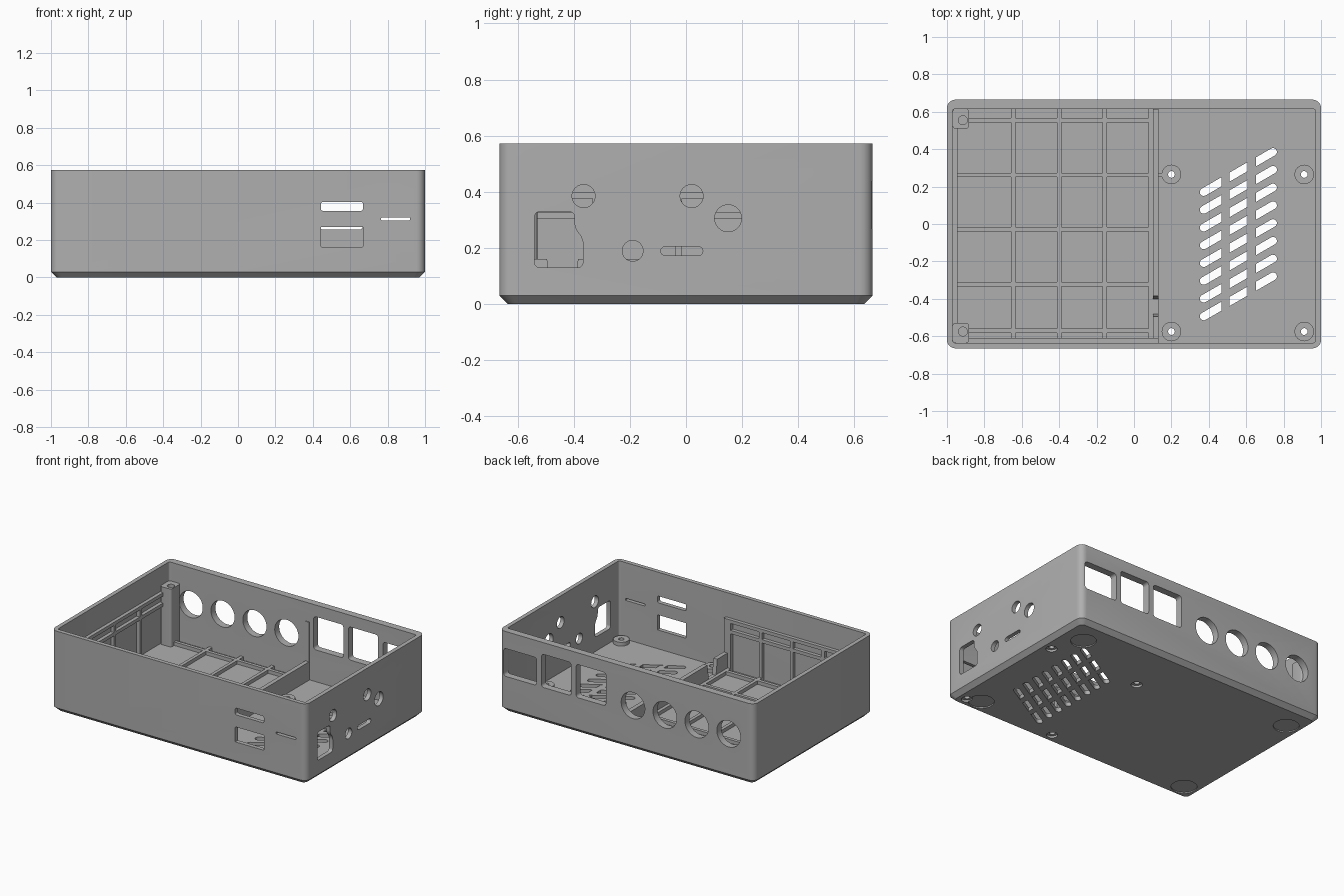
import bpy, bmesh, math
from mathutils import Vector

if "Cube" in bpy.data.objects:
    bpy.data.objects.remove(bpy.data.objects["Cube"])

grey = bpy.data.materials.new("plain grey")
grey.use_nodes = True
grey.diffuse_color = (0.43, 0.43, 0.43, 1)
grey.node_tree.nodes["Principled BSDF"].inputs["Base Color"].default_value = (0.43, 0.43, 0.43, 1)

TOP, FLOOR = 0.573, 0.03
IN_L, IN_R, IN_F, IN_B = -0.97, 0.97, -0.635, 0.615


def rounded(pts, r, n=5):
    """Round every corner of a polygon."""
    out = []
    for i, p in enumerate(pts):
        p, a, b = Vector(p), Vector(pts[i - 1]), Vector(pts[(i + 1) % len(pts)])
        s, e = p + (a - p).normalized() * r, p + (b - p).normalized() * r
        for k in range(n + 1):
            t = k / n
            w = 1.2 * t * (1 - t)
            q = (s * (1 - t) ** 2 + p * 2 * w * 0.6 + e * t * t)
            out.append(q / ((1 - t) ** 2 + 2 * w * 0.6 + t * t))
    return out


def rect(x0, x1, y0, y1, r=0):
    pts = [(x0, y0), (x1, y0), (x1, y1), (x0, y1)]
    return rounded(pts, r) if r else pts


def circle(x, y, r, n=32):
    return [(x + r * math.cos(math.tau * i / n), y + r * math.sin(math.tau * i / n)) for i in range(n)]


def slot(x, y, length, width, angle=0):
    """Straight slot with round ends."""
    c, s, out = math.cos(angle), math.sin(angle), []
    for end in (1, -1):
        for k in range(9):
            a = math.pi * (k / 8 - 0.5)
            u = end * ((length - width) / 2 + math.cos(a) * width / 2)
            v = end * math.sin(a) * width / 2
            out.append((x + u * c - v * s, y + u * s + v * c))
    return out


def loft(bm, rings, caps=True):
    """Join equal rings of 3D points with quads."""
    rows = [[bm.verts.new(p) for p in ring] for ring in rings]
    n = len(rows[0])
    for a, b in zip(rows, rows[1:]):
        for i in range(n):
            bm.faces.new((a[i], a[(i + 1) % n], b[(i + 1) % n], b[i]))
    if caps:
        bm.faces.new(rows[0][::-1])
        bm.faces.new(rows[-1])


def prism(bm, pts, axis, t0, t1):
    place = {"x": lambda p, t: (t, p[0], p[1]),
             "y": lambda p, t: (p[0], t, p[1]),
             "z": lambda p, t: (p[0], p[1], t)}[axis]
    loft(bm, [[place(p, t) for p in pts] for t in (t0, t1)])


def box(bm, x0, x1, y0, y1, z0, z1):
    prism(bm, rect(x0, x1, y0, y1), "z", z0, z1)


def finish(name, bm):
    bmesh.ops.recalc_face_normals(bm, faces=bm.faces)
    me = bpy.data.meshes.new(name)
    bm.to_mesh(me)
    bm.free()
    me.materials.append(grey)
    ob = bpy.data.objects.new(name, me)
    bpy.context.collection.objects.link(ob)
    return ob


def activate(ob):
    bpy.ops.object.select_all(action="DESELECT")
    ob.select_set(True)
    bpy.context.view_layer.objects.active = ob


def smooth(ob):
    activate(ob)
    bpy.ops.object.shade_smooth_by_angle(angle=math.radians(30))


def cut(ob, bm):
    cutter = finish("cutter", bm)
    cutter.hide_render = True
    mod = ob.modifiers.new("cut", "BOOLEAN")
    mod.object, mod.operation, mod.solver = cutter, "DIFFERENCE", "EXACT"
    activate(ob)
    bpy.ops.object.modifier_apply(modifier=mod.name)
    bpy.data.objects.remove(cutter)


# Open tray with rounded corners and a chamfered underside
def ring(pts, z):
    return [(p[0], p[1], z) for p in pts]


outer = rect(-1, 1, -0.665, 0.665, 0.045)
inner = rect(IN_L, IN_R, IN_F, IN_B, 0.012)
bm = bmesh.new()
loft(bm, [ring(rect(-0.97, 0.97, -0.635, 0.635, 0.03), 0), ring(outer, 0.03), ring(outer, TOP),
          ring(inner, TOP), ring(inner, FLOOR)])
tray = finish("tray", bm)

# Wall openings and floor vents
bm = bmesh.new()
for x0, x1, z0, z1, r in ((0.444, 0.668, 0.356, 0.404, 0.01), (0.444, 0.668, 0.163, 0.27, 0.004),
                          (0.765, 0.92, 0.305, 0.32, 0.004)):
    prism(bm, rect(x0, x1, z0, z1, r), "y", -0.8, -0.55)
for x0, x1, z1 in ((0.705, 0.965, 0.452), (0.435, 0.668, 0.49), (0.162, 0.396, 0.49)):
    prism(bm, rect(x0, x1, 0.255, z1, 0.02), "y", 0.55, 0.8)
for i in range(4):
    prism(bm, circle(-0.05 - 0.25 * i, 0.315, 0.093, 40), "y", 0.55, 0.8)
for y, z, r in ((-0.365, 0.385, 0.041), (0.02, 0.385, 0.041), (0.15, 0.306, 0.048), (-0.19, 0.19, 0.037)):
    prism(bm, circle(y, z, r), "x", 0.9, 1.1)
prism(bm, slot(-0.015, 0.189, 0.15, 0.032), "x", 0.9, 1.1)
socket = [(-0.54, 0.13), (-0.367, 0.13), (-0.367, 0.235), (-0.397, 0.268), (-0.397, 0.33), (-0.54, 0.33)]
prism(bm, rounded(socket, 0.02), "x", 0.9, 1.1)
for i in range(8):
    prism(bm, slot(0.558, 0.278 - 0.095 * i, 0.47, 0.042, math.radians(30)), "z", -0.1, 0.1)
cut(tray, bm)

# Shallow round seats for the feet
bm = bmesh.new()
for x in (0.82, -0.87):
    for y in (0.475, -0.54):
        prism(bm, circle(x, y, 0.083, 40), "z", -0.1, 0.008)
cut(tray, bm)

# Counterbored screw holes
STANDOFFS = [(x, y) for x in (0.2, 0.91) for y in (0.265, -0.575)]
bm = bmesh.new()
for x, y in STANDOFFS:
    loft(bm, [ring(circle(x, y, r), z) for r, z in
              ((0.036, -0.1), (0.036, 0.015), (0.018, 0.015), (0.018, 0.1))])
cut(tray, bm)
smooth(tray)

# Bars across the slanted vents
bm = bmesh.new()
for x0, x1 in ((0.468, 0.51), (0.607, 0.652)):
    box(bm, x0, x1, -0.53, 0.43, 0.001, FLOOR - 0.001)
finish("vent_bars", bm)

# Hollow standoffs
bm = bmesh.new()
for x, y in STANDOFFS:
    loft(bm, [ring(circle(x, y, r), z) for r, z in
              ((0.052, FLOOR), (0.052, 0.057), (0.018, 0.057), (0.018, FLOOR))], caps=False)
smooth(finish("standoffs", bm))

# Divider wall with a cable notch, and its thin strip up the back wall
bm = bmesh.new()
prism(bm, [(IN_F, FLOOR), (IN_B, FLOOR), (IN_B, 0.16), (-0.385, 0.16), (-0.4, 0.05),
           (-0.48, 0.05), (-0.495, 0.16), (IN_F, 0.16)], "x", 0.101, 0.131)
box(bm, 0.101, 0.131, IN_B - 0.006, IN_B, 0.16, 0.44)
finish("divider", bm)

# Rib grid on the floor and up the left and front walls
RIB, DEPTH, RIB_TOP = 0.024, 0.025, 0.4
bm = bmesh.new()
for x in (-0.645, -0.4, -0.156, 0.089):
    box(bm, x - RIB / 2, x + RIB / 2, IN_F, IN_B, FLOOR, 0.055)
    box(bm, x - RIB / 2, x + RIB / 2, IN_F, IN_F + DEPTH, FLOOR, RIB_TOP)
for y in (0.556, 0.262, -0.027, -0.322, -0.572):
    box(bm, IN_L, 0.101, y - RIB / 2, y + RIB / 2, FLOOR, 0.055)
    box(bm, IN_L, IN_L + DEPTH, y - RIB / 2, y + RIB / 2, FLOOR, RIB_TOP)
box(bm, 0.131, 0.16, 0.25, 0.274, FLOOR, 0.055)
for z in (0.303, RIB_TOP - RIB):
    box(bm, IN_L, IN_L + DEPTH, IN_F, IN_B, z, z + RIB)
    box(bm, IN_L, 0.131, IN_F, IN_F + DEPTH, z, z + RIB)
box(bm, 0.101, 0.131, IN_F, IN_F + DEPTH, 0.16, RIB_TOP)
finish("rib_grid", bm)

# Corner screw posts with blind holes
for name, y0, y1, yc in (("back_post", 0.51, IN_B, 0.555), ("front_post", IN_F, -0.53, -0.575)):
    bm = bmesh.new()
    prism(bm, rect(IN_L, -0.882, y0, y1, 0.015), "z", FLOOR, 0.44)
    post = finish(name, bm)
    bm = bmesh.new()
    prism(bm, circle(-0.915, yc, 0.024, 24), "z", 0.34, 0.6)
    cut(post, bm)
    smooth(post)
